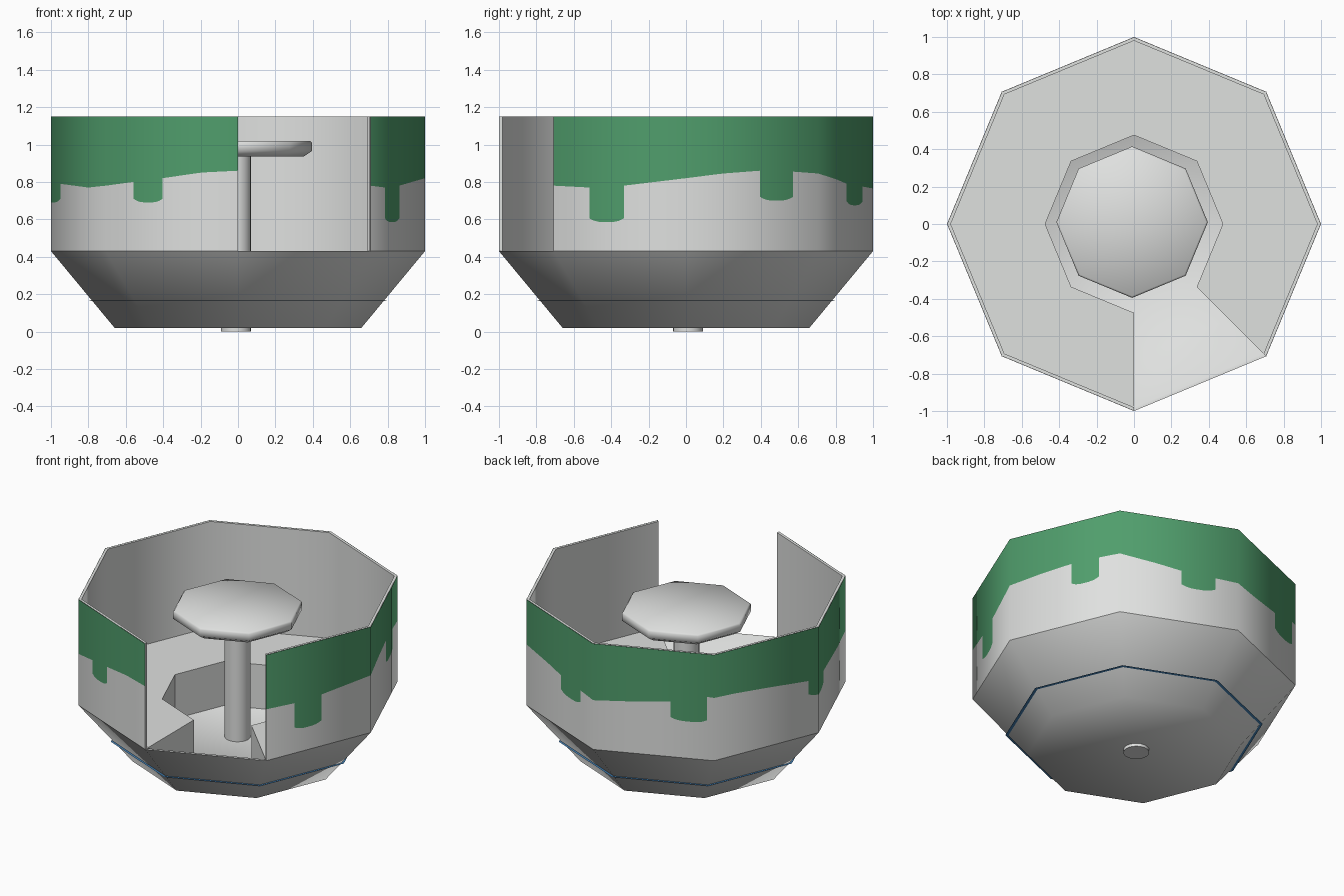
import bpy, bmesh, math

cube = bpy.data.objects.get("Cube")
if cube:
    bpy.data.objects.remove(cube, do_unlink=True)


def material(name, rgb):
    m = bpy.data.materials.new(name)
    m.use_nodes = True
    m.diffuse_color = (*rgb, 1)
    m.node_tree.nodes["Principled BSDF"].inputs["Base Color"].default_value = (*rgb, 1)
    return m


WHITE = material("off white", (0.74, 0.75, 0.74))
GREEN = material("slime green", (0.08, 0.34, 0.15))
BLUE = material("light blue", (0.06, 0.23, 0.48))

SIDES = 8
WALL_TOP, WALL_BASE = 1.15, 0.43
INNER = 0.98


def corner(k, sides=SIDES):
    a = math.tau * k / sides - math.pi / 2
    return math.cos(a), math.sin(a)


def add_object(name, mesh, mats):
    ob = bpy.data.objects.new(name, mesh)
    bpy.context.collection.objects.link(ob)
    for m in mats:
        mesh.materials.append(m)
    return ob


def sweep(name, profile, mat, first=0, last=SIDES, sides=SIDES, closed=False,
          caps=False, smooth=None, centre=(0, 0)):
    """Sweep an (r, z) profile round the corners of a regular polygon."""
    bm = bmesh.new()
    rows = []
    for k in range(first, last + 1):
        cx, cy = corner(k, sides)
        rows.append([bm.verts.new((centre[0] + r * cx, centre[1] + r * cy, z)) for r, z in profile])
    n = len(profile)
    for a, b in zip(rows, rows[1:]):
        for i in range(n if closed else n - 1):
            j = (i + 1) % n
            bm.faces.new((a[i], b[i], b[j], a[j]))
    if caps:
        bm.faces.new(rows[0])
        bm.faces.new(rows[-1])
    bmesh.ops.remove_doubles(bm, verts=bm.verts, dist=1e-4)
    bmesh.ops.recalc_face_normals(bm, faces=bm.faces)
    mesh = bpy.data.meshes.new(name)
    bm.to_mesh(mesh)
    bm.free()
    ob = add_object(name, mesh, [mat])
    if smooth:
        bpy.ops.object.select_all(action="DESELECT")
        ob.select_set(True)
        bpy.context.view_layer.objects.active = ob
        bpy.ops.object.shade_smooth_by_angle(angle=math.radians(smooth))
    return ob


# Lower hull with its hollow inside
sweep("hull", [(0, 0.02), (0.66, 0.02), (1, WALL_BASE), (INNER, WALL_BASE), (0.72, 0.13), (0, 0.13)],
      WHITE, smooth=60)

# Thin light strip under the hull
sweep("light_strip", [(0.76, 0.165), (0.797, 0.165), (0.775, 0.162)], BLUE, closed=True)

# Bench round seven sides, open at the doorway
sweep("bench", [(INNER, 0.43), (0.475, 0.43), (0.475, 0.1), (0.7, 0.1)], WHITE,
      first=1, closed=True, caps=True)

# Wall lining, rim and door jambs
sweep("wall_lining", [(0.999, WALL_TOP), (INNER, WALL_TOP), (INNER, WALL_BASE), (0.999, WALL_BASE)],
      WHITE, first=1, caps=True, smooth=46)

# Table on its post
sweep("table_post", [(0, 0), (0.08, 0), (0.08, 0.95), (0, 0.95)], WHITE,
      last=20, sides=20, smooth=40, centre=(-0.01, 0.01))
sweep("table_top", [(0, 0.935), (0.36, 0.935), (0.405, 0.965), (0.405, 1.01), (0.395, 1.02), (0, 1.02)],
      WHITE, smooth=100, centre=(-0.01, 0.01))

# Wavy lower edge of the paint: (side number, height)
WAVE = [(1, .78), (1.27, .77), (1.53, .78), (2, .82), (2.28, .845), (2.56, .86), (2.81, .855),
        (3, .845), (3.32, .815), (3.52, .79), (3.81, .775), (4, .765), (4.3, .78), (4.64, .805),
        (4.94, .86), (5.2, .85), (5.5, .83), (5.9, .8), (6.17, .79), (6.68, .77), (7, .78),
        (7.21, .8), (7.43, .82), (7.72, .85), (8, .86)]
# Drips: start, end, lowest height
DRIPS = [(1.27, 1.53, .585), (2.56, 2.81, .7), (3.52, 3.81, .675),
         (4.64, 4.94, .68), (5.9, 6.17, .69), (7.21, 7.43, .69)]


def paint_edge(u, mid):
    for a, b, low in DRIPS:
        if a < mid < b:
            return low + 0.02 * abs(2 * (u - a) / (b - a) - 1) ** 3
    for (a, za), (b, zb) in zip(WAVE, WAVE[1:]):
        if a <= u <= b:
            return za + (zb - za) * (u - a) / (b - a)
    return WAVE[-1][1]


def wall_point(u, z):
    k = min(int(u), SIDES - 1)
    (ax, ay), (bx, by) = corner(k), corner(k + 1)
    t = u - k
    return ax + (bx - ax) * t, ay + (by - ay) * t, z


# Outer wall skin: painted above the wavy edge, bare below
stops = {round(1 + i / 20, 4) for i in range(7 * 20 + 1)}
for a, b, low in DRIPS:
    stops |= {round(a + (b - a) * i / 8, 4) for i in range(9)}
stops = sorted(stops)
verts, faces, paint = [], [], []
for u, v in zip(stops, stops[1:]):
    mid = (u + v) / 2
    eu, ev = paint_edge(u, mid), paint_edge(v, mid)
    for lo_u, lo_v, hi_u, hi_v, slot in ((WALL_BASE, WALL_BASE, eu, ev, 0),
                                         (eu, ev, WALL_TOP, WALL_TOP, 1)):
        n = len(verts)
        verts += [wall_point(u, lo_u), wall_point(v, lo_v), wall_point(v, hi_v), wall_point(u, hi_u)]
        faces.append((n, n + 1, n + 2, n + 3))
        paint.append(slot)
skin = bpy.data.meshes.new("outer_wall")
skin.from_pydata(verts, [], faces)
add_object("outer_wall", skin, [WHITE, GREEN])
for poly, slot in zip(skin.polygons, paint):
    poly.material_index = slot
    poly.use_smooth = True
# Radial normals give the wall its soft rounding
radial = []
for x, y, z in verts:
    d = math.hypot(x, y)
    radial.append((x / d, y / d, 0))
skin.normals_split_custom_set_from_vertices(radial)
